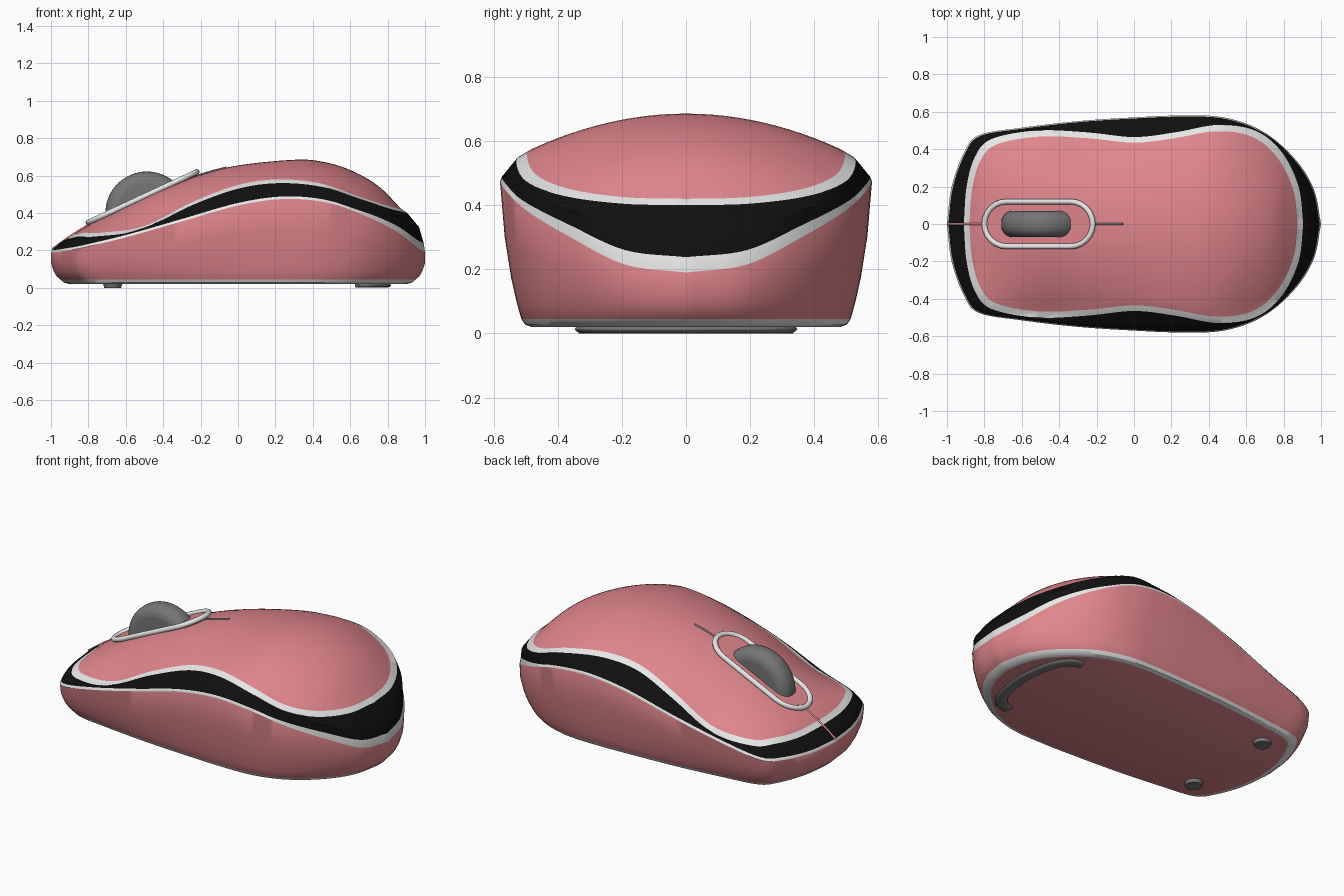
import bpy, bmesh, math
from mathutils import Vector

cube = bpy.data.objects.get("Cube")
if cube:
    bpy.data.objects.remove(cube, do_unlink=True)


def material(name, rgb):
    m = bpy.data.materials.new(name)
    m.use_nodes = True
    m.diffuse_color = (*rgb, 1)
    m.node_tree.nodes["Principled BSDF"].inputs["Base Color"].default_value = (*rgb, 1)
    return m


PINK = material("pink", (0.75, 0.24, 0.26))
WHITE = material("white", (0.8, 0.8, 0.8))
BLACK = material("black", (0.005, 0.005, 0.005))
GREY = material("grey", (0.18, 0.18, 0.18))


def smooth_path(points, steps=6):
    """Catmull-Rom samples through the points."""
    p = [Vector(q) for q in points]
    p = [2 * p[0] - p[1]] + p + [2 * p[-1] - p[-2]]
    out = []
    for a, b, c, d in zip(p, p[1:], p[2:], p[3:]):
        for k in range(steps):
            t = k / steps
            out.append(0.5 * (2 * b + (c - a) * t + (2 * a - 5 * b + 4 * c - d) * t * t
                              + (3 * b - a - 3 * c + d) * t ** 3))
    return out + [p[-2]]


def finish(name, bm, mats):
    me = bpy.data.meshes.new(name)
    bm.to_mesh(me)
    bm.free()
    ob = bpy.data.objects.new(name, me)
    bpy.context.collection.objects.link(ob)
    for m in mats:
        me.materials.append(m)
    bpy.ops.object.select_all(action='DESELECT')
    ob.select_set(True)
    bpy.context.view_layer.objects.active = ob
    bpy.ops.object.shade_smooth_by_angle(angle=math.radians(30))
    return ob


def tube(name, points, radius, mat, cyclic=False):
    cu = bpy.data.curves.new(name, 'CURVE')
    cu.dimensions = '3D'
    cu.bevel_depth = radius
    cu.bevel_resolution = 3
    cu.use_fill_caps = True
    sp = cu.splines.new('POLY')
    sp.points.add(len(points) - 1)
    for q, co in zip(sp.points, points):
        q.co = (*co, 1)
    sp.use_cyclic_u = cyclic
    cu.materials.append(mat)
    ob = bpy.data.objects.new(name, cu)
    bpy.context.collection.objects.link(ob)
    return ob


# Half outlines from nose to tail: widest rim, and outer edge of the upper stripe
rim = smooth_path([(-1, 0, .19), (-.975, .2, .19), (-.91, .38, .2), (-.83, .475, .215),
                   (-.6, .515, .27), (-.3, .55, .355), (0, .57, .44), (.25, .58, .475),
                   (.48, .57, .455), (.68, .5, .385), (.85, .36, .3), (.96, .19, .215),
                   (1, 0, .19)])
stripe = smooth_path([(-.91, 0, .265), (-.895, .2, .265), (-.85, .36, .275), (-.76, .455, .275),
                      (-.52, .5, .31), (-.25, .49, .44), (0, .465, .53), (.22, .49, .56),
                      (.45, .53, .54), (.65, .5, .475), (.79, .385, .43), (.88, .2, .405),
                      (.905, 0, .4)])
# Height of the crown along the middle
crown = smooth_path([(-.88, .285), (-.8, .335), (-.6, .44), (-.4, .535), (-.2, .605), (0, .655),
                     (.3, .685), (.45, .675), (.6, .63), (.75, .545), (.875, .42)])


def crown_z(x):
    for a, b in zip(crown, crown[1:]):
        if x <= b.x:
            return a.y + (b.y - a.y) * max(0, (x - a.x) / (b.x - a.x))
    return crown[-1].y


def section(r, s):
    """Points from bottom centre to crown, each with the colour of the band below it."""
    foot = .045
    pts = [((r.x * .9, 0, .02), 0), ((r.x * .9, r.y * .83, .02), 0),
           ((r.x * .93, r.y * .865, .028), 1), ((r.x * .95, r.y * .885, foot), 1)]
    for f, sx, sy in ((.12, .97, .91), (.3, .985, .94), (.6, 1, .975), (1, 1, 1)):
        pts.append(((r.x * sx, r.y * sy, foot + (r.z - foot) * f), 0))
    tail = max(0, (r.x - .6) / .4)
    low = Vector((r.x * .993, r.y * .99, r.z + .014 + .034 * tail))
    mid = (low + s) / 2
    bulge = 1 + .02 * tail
    pts += [(low, 1), ((mid.x * bulge, mid.y * bulge, mid.z + .006), 2), (s, 2)]
    e = Vector((s.x * .967, s.y * .935, s.z + .02))
    pts.append((e, 1))
    rise = (crown_z(e.x) - e.z) * min(1, e.y / .05)
    for k in range(1, 13):
        t = 1 - k / 12
        pts.append(((e.x, e.y * t, e.z + rise * (1 - t * t)), 0))
    return pts


# Body shell, both halves, coloured by band
bm = bmesh.new()
for side in (1, -1):
    rows = [[(bm.verts.new((p[0], p[1] * side, p[2])), c) for p, c in section(r, s)]
            for r, s in zip(rim, stripe)]
    for a, b in zip(rows, rows[1:]):
        for j in range(len(a) - 1):
            f = bm.faces.new((a[j][0], b[j][0], b[j + 1][0], a[j + 1][0]))
            f.material_index = a[j + 1][1]
bmesh.ops.remove_doubles(bm, verts=bm.verts, dist=.0005)
bmesh.ops.recalc_face_normals(bm, faces=bm.faces)
finish("body_shell", bm, [PINK, WHITE, BLACK])


# Sloping surround and trim ring for the wheel
def slope(x):
    return .35 + .466 * (x + .8)


ring = []
for cx, start in ((-.34, -90), (-.68, 90)):
    for k in range(13):
        a = math.radians(start + 15 * k)
        x = cx + .12 * math.cos(a)
        ring.append((x, .12 * math.sin(a), slope(x)))
tube("wheel_trim", ring, .015, WHITE, True)

bm = bmesh.new()
top = bm.faces.new([bm.verts.new(p) for p in ring])
ext = bmesh.ops.extrude_face_region(bm, geom=[top])
for v in ext["geom"]:
    if isinstance(v, bmesh.types.BMVert):
        v.co.z -= .04
bmesh.ops.recalc_face_normals(bm, faces=bm.faces)
finish("wheel_surround", bm, [PINK])

# Scroll wheel with rounded shoulders
bm = bmesh.new()
bmesh.ops.create_cone(bm, cap_ends=True, segments=64, radius1=.222, radius2=.222, depth=.14)
wheel = finish("scroll_wheel", bm, [GREY])
wheel.location = (-.487, 0, .4)
wheel.rotation_euler.x = math.pi / 2
bevel = wheel.modifiers.new("round", 'BEVEL')
bevel.width = .06
bevel.segments = 6

# Button seam ahead of and behind the wheel
tube("front_seam", [(-.995, 0, .205), (-.91, 0, .267), (-.88, 0, .287), (-.8, 0, .337)], .006, PINK)
tube("rear_seam", [(x, 0, crown_z(x)) for x in (-.22, -.17, -.12, -.06)], .006, GREY)

# Feet
for side, name in ((1, "left"), (-1, "right")):
    bm = bmesh.new()
    bmesh.ops.create_cone(bm, cap_ends=True, segments=32, radius1=.045, radius2=.052, depth=.024)
    pad = finish("front_foot_" + name, bm, [GREY])
    pad.location = (-.67, .29 * side, .012)
arc = smooth_path([(.635, -.315, 0), (.7, -.29, 0), (.755, -.2, 0), (.785, 0, 0),
                   (.755, .2, 0), (.7, .29, 0), (.635, .315, 0)])
foot = tube("rear_foot", arc, .034, GREY)
foot.scale.z = .4
foot.location.z = .0136
